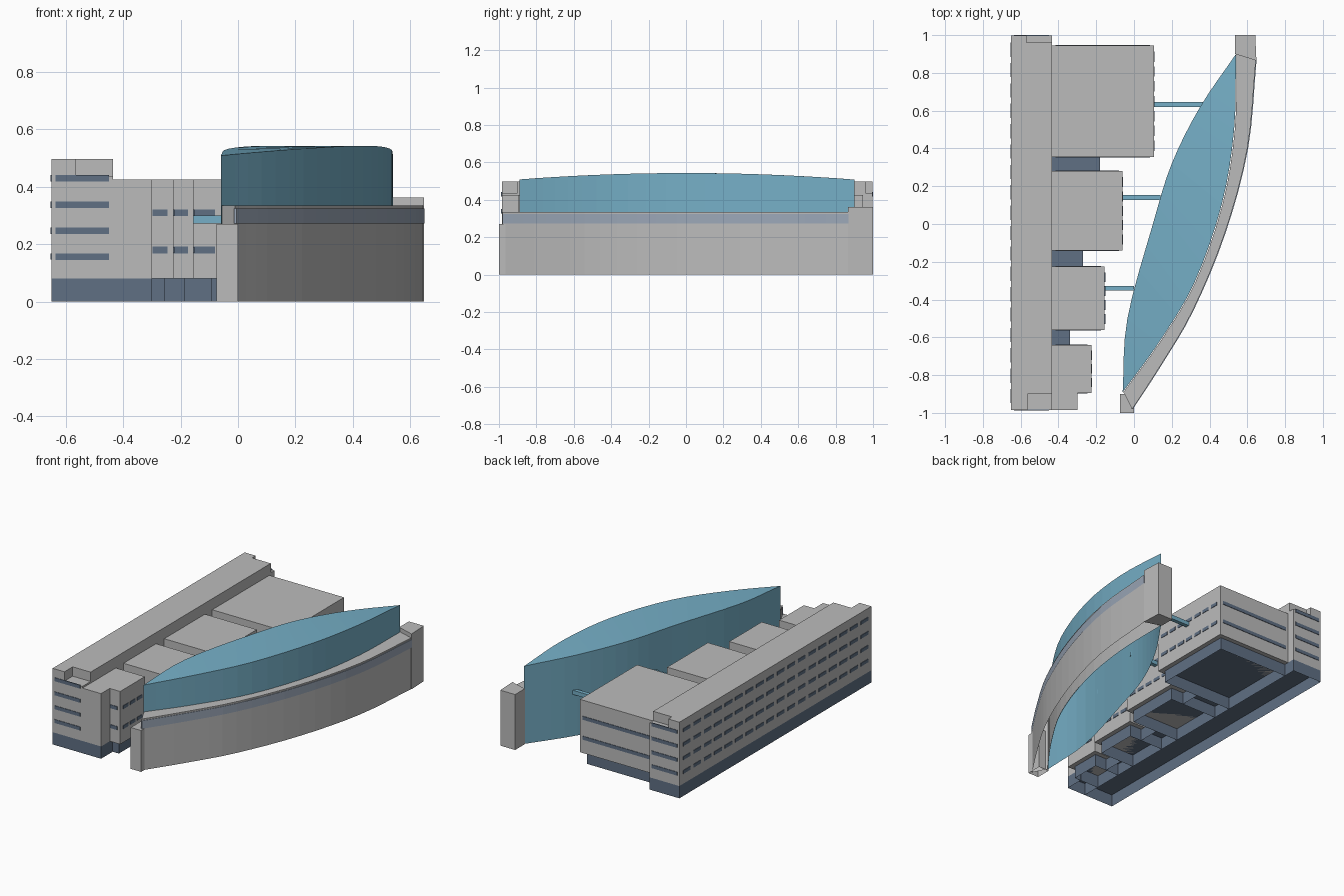
import bpy
import bmesh
from mathutils import Vector

cube = bpy.data.objects.get("Cube")
if cube:
    bpy.data.objects.remove(cube, do_unlink=True)


def material(name, rgb):
    m = bpy.data.materials.new(name)
    m.use_nodes = True
    m.diffuse_color = (*rgb, 1)
    m.node_tree.nodes["Principled BSDF"].inputs["Base Color"].default_value = (*rgb, 1)
    return m


GREY = material("pale concrete", (0.50, 0.50, 0.50))
NAVY = material("slate blue", (0.115, 0.16, 0.23))
TEAL = material("teal glass", (0.18, 0.43, 0.57))
BAND = material("pale blue glazing", (0.33, 0.39, 0.48))


def finish(name, bm, mat):
    bmesh.ops.remove_doubles(bm, verts=bm.verts, dist=0.0005)
    bmesh.ops.recalc_face_normals(bm, faces=bm.faces)
    mesh = bpy.data.meshes.new(name)
    bm.to_mesh(mesh)
    bm.free()
    mesh.materials.append(mat)
    ob = bpy.data.objects.new(name, mesh)
    bpy.context.collection.objects.link(ob)
    return ob


def add_box(bm, x, y, z, open_bottom=False):
    verts = bmesh.ops.create_cube(bm, size=1)["verts"]
    for v in verts:
        v.co = [r[0] if c < 0 else r[1] for c, r in zip(v.co, (x, y, z))]
    if open_bottom:
        faces = {f for v in verts for f in v.link_faces}
        low = [f for f in faces if all(v.co.z < z[0] + 1e-5 for v in f.verts)]
        bmesh.ops.delete(bm, geom=low, context="FACES_ONLY")


def box(name, x, y, z, mat, open_bottom=False):
    bm = bmesh.new()
    add_box(bm, x, y, z, open_bottom)
    return finish(name, bm, mat)


def prism(name, outline, z0, z1, mat):
    bm = bmesh.new()
    face = bm.faces.new([bm.verts.new((x, y, z0)) for x, y in outline])
    top = bmesh.ops.extrude_face_region(bm, geom=[face])["geom"]
    for v in top:
        if isinstance(v, bmesh.types.BMVert):
            v.co.z = z1
    return finish(name, bm, mat)


def smooth_path(points, steps=4):
    """Catmull-Rom path through plan points."""
    p = [Vector(q) for q in points]
    p = [2 * p[0] - p[1]] + p + [2 * p[-1] - p[-2]]
    path = []
    for a, b, c, d in zip(p, p[1:], p[2:], p[3:]):
        for i in range(steps):
            t = i / steps
            path.append(0.5 * (2 * b + (c - a) * t + (2 * a - 5 * b + 4 * c - d) * t**2
                               + (3 * b - a - 3 * c + d) * t**3))
    return path + [p[-2]]


def curved_solid(name, left, right, z0, top, mat):
    """Open-bottomed solid between two plan curves."""
    bm = bmesh.new()
    rows = []
    for a, b in zip(left, right):
        rows.append([bm.verts.new((q.x, q.y, z)) for q, z in
                     ((a, z0), (a, top(a.y)), (b, top(b.y)), (b, z0))])
    for r, s in zip(rows, rows[1:]):
        for i in range(3):
            bm.faces.new((r[i], r[i + 1], s[i + 1], s[i]))
    bm.faces.new(rows[0])
    bm.faces.new(rows[-1])
    return finish(name, bm, mat)


def dashes(name, x, y0, y1, count, levels, fill=0.7, height=0.022):
    """Rows of small windows on a wall facing sideways."""
    bm = bmesh.new()
    pitch = (y1 - y0) / count
    for z in levels:
        for i in range(count):
            c = y0 + pitch * (i + 0.5)
            half = pitch * fill / 2
            add_box(bm, (x - 0.003, x + 0.003), (c - half, c + half),
                    (z - height / 2, z + height / 2))
    return finish(name, bm, NAVY)


def strips(name, x0, x1, y, levels, height=0.023):
    """Long window strips on a wall facing front or back."""
    bm = bmesh.new()
    for z in levels:
        add_box(bm, (x0, x1), (y - 0.003, y + 0.003), (z - height / 2, z + height / 2))
    return finish(name, bm, NAVY)


# Long slab with plinth and notched upper storey
LEFT, SPINE, FRONT, BACK = -0.65, -0.435, -0.985, 0.997
BASE, ROOF = 0.08, 0.425
SLAB_ROWS = (0.157, 0.247, 0.338, 0.43)
WING_ROWS = (0.18, 0.31)
box("slab_plinth", (LEFT, SPINE), (FRONT, BACK), (0, BASE), NAVY, True)
box("slab_body", (LEFT, SPINE), (FRONT, BACK), (BASE, 0.436), GREY)
prism("slab_top_storey",
      [(LEFT, FRONT), (-0.565, FRONT), (-0.565, -0.9), (SPINE, -0.9),
       (SPINE, 0.96), (-0.57, 0.96), (-0.57, BACK), (LEFT, BACK)], 0.436, 0.497, GREY)
dashes("slab_side_windows", LEFT, FRONT + 0.02, BACK - 0.02, 18, SLAB_ROWS)
strips("slab_front_windows", -0.635, -0.45, FRONT, SLAB_ROWS)
strips("slab_back_windows", -0.635, -0.45, BACK, SLAB_ROWS)

# Front corner block
box("corner_plinth", (SPINE, -0.30), (FRONT, -0.86), (0, BASE), NAVY, True)
box("corner_block", (SPINE, -0.30), (FRONT, -0.895), (BASE, ROOF), GREY)

# Four wings stepping out along the slab: outer x, front y, back y
wings = [(0.105, 0.355, 0.945), (-0.06, -0.14, 0.28),
         (-0.155, -0.56, -0.225), (-0.225, -0.895, -0.64)]
for n, (x, y0, y1) in enumerate(wings, 1):
    box(f"wing_{n}_plinth", (SPINE, x - 0.03), (y0 + 0.03, y1 - 0.03), (0, BASE), NAVY, True)
    box(f"wing_{n}", (SPINE, x), (y0, y1), (BASE, ROOF), GREY)
    start = -0.298 if n == 4 else SPINE + 0.02
    strips(f"wing_{n}_front_windows", start, x - 0.02, y0, WING_ROWS)
    strips(f"wing_{n}_back_windows", SPINE + 0.02, x - 0.02, y1, WING_ROWS)
    dashes(f"wing_{n}_side_windows", x, y0 + 0.02, y1 - 0.02,
           max(3, round((y1 - y0) / 0.085)), WING_ROWS)

# Low links between neighbouring wings
for n, (x, y0, y1) in enumerate([(-0.18, 0.25, 0.385), (-0.27, -0.255, -0.11),
                                 (-0.34, -0.67, -0.53)], 1):
    box(f"link_{n}", (SPINE, x), (y0, y1), (0, BASE - 0.002), NAVY, True)

# Leaf-shaped glass hall with gently arched roof
hall_left = smooth_path([(-0.06, -0.89), (-0.035, -0.5), (0.10, 0.0),
                         (0.20, 0.32), (0.35, 0.62), (0.54, 0.90)])
hall_right = smooth_path([(-0.06, -0.89), (0.13, -0.63), (0.32, -0.31),
                          (0.465, 0.105), (0.53, 0.5), (0.54, 0.90)])
curved_solid("glass_hall", hall_left, hall_right, 0,
             lambda y: 0.543 - 0.035 * (y / 0.9) ** 2, TEAL)

# Curved wall wrapping the hall, with a glazing band
outer = smooth_path([(-0.01, -0.98), (0.14, -0.75), (0.31, -0.46),
                     (0.48, -0.05), (0.60, 0.40), (0.645, 0.87)])
inner = [p + Vector((0.004, 0)) for p in hall_right]
curved_solid("curved_wall", inner, outer, 0, lambda y: 0.335, GREY)
curved_solid("wall_glazing_band", [p - Vector((0.004, 0)) for p in outer],
             [p + Vector((0.004, 0)) for p in outer], 0.272, lambda y: 0.325, BAND)

# End posts of the curved wall
box("front_post", (-0.075, 0.0), (-1.0, -0.9), (0, 0.27), GREY, True)
prism("back_post", [(0.535, 0.9), (0.648, 0.865), (0.642, 1.0), (0.535, 1.0)],
      0, 0.362, GREY)

# Footbridges from the wings to the hall
for n, (x0, x1, y) in enumerate([(0.105, 0.375, 0.633), (-0.06, 0.14, 0.14),
                                 (-0.155, 0.0, -0.34)], 1):
    box(f"footbridge_{n}", (x0, x1), (y - 0.013, y + 0.013), (0.273, 0.3), TEAL)
